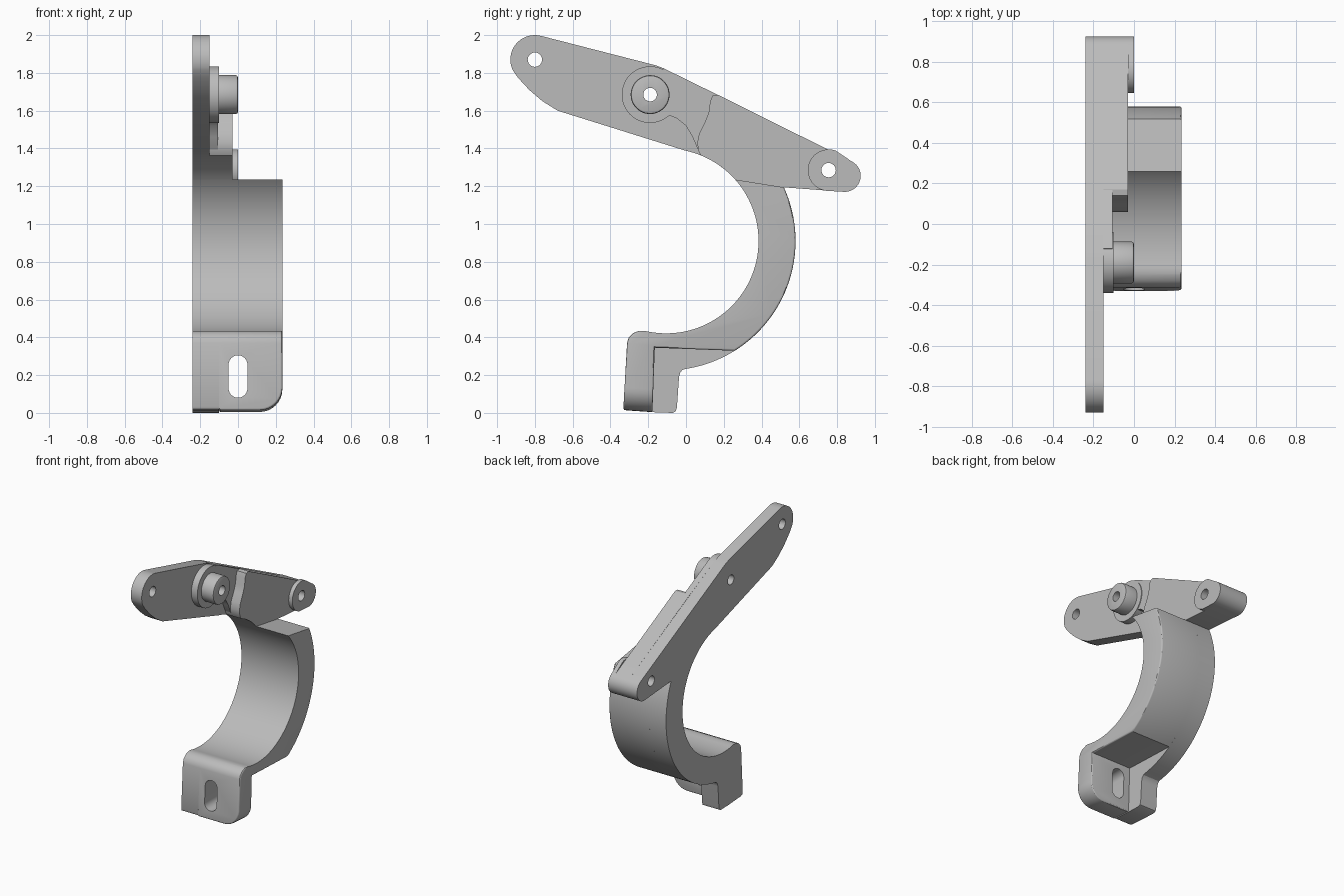
import bpy, bmesh
from math import sin, cos, radians

cube = bpy.data.objects.get("Cube")
if cube:
    bpy.data.objects.remove(cube, do_unlink=True)

grey = bpy.data.materials.new("plain grey")
grey.use_nodes = True
grey.diffuse_color = (0.5, 0.5, 0.5, 1)
grey.node_tree.nodes["Principled BSDF"].inputs["Base Color"].default_value = (0.5, 0.5, 0.5, 1)

CENTRE, INNER, OUTER = (-0.105, 0.91), 0.489, 0.685
LEFT, RIGHT = -0.24, 0.235


def arc(c, r, a, b, n=24):
    """Points on an arc from angle a to b in degrees."""
    steps = [radians(a + (b - a) * i / n) for i in range(n + 1)]
    return [(c[0] + r * cos(t), c[1] + r * sin(t)) for t in steps]


def circle(c, r, n=40):
    return arc(c, r, 0, 360, n)[:-1]


def prism(name, outline, lo, hi, along_y=False, rounding=None):
    """Extrude a (y, z) outline along x, or an (x, z) outline along y."""
    bm = bmesh.new()

    def place(p, d):
        return (p[0], d, p[1]) if along_y else (d, p[0], p[1])

    ends = [[bm.verts.new(place(p, d)) for p in outline] for d in (lo, hi)]
    for ring in ends:
        bm.faces.new(ring)
    n = len(outline)
    for i in range(n):
        j = (i + 1) % n
        bm.faces.new((ends[0][i], ends[0][j], ends[1][j], ends[1][i]))
    bmesh.ops.recalc_face_normals(bm, faces=bm.faces)
    if rounding:
        rounding(bm)
    mesh = bpy.data.meshes.new(name)
    bm.to_mesh(mesh)
    bm.free()
    mesh.materials.append(grey)
    ob = bpy.data.objects.new(name, mesh)
    bpy.context.collection.objects.link(ob)
    return ob


def bevel(bm, edges, size, segments):
    bmesh.ops.bevel(bm, geom=edges, offset=size, segments=segments,
                    profile=0.5, affect='EDGES', clamp_overlap=True)


def round_clamp(bm):
    """Big radius on the foot corner, then a fillet on the outer rim."""
    corner = [e for e in bm.edges
              if all(v.co.x > RIGHT - 0.001 and v.co.z < 0.03 for v in e.verts)]
    bevel(bm, corner, 0.12, 8)

    def wanted(e):
        if len(e.link_faces) != 2 or e.calc_face_angle(0) < radians(40):
            return False
        a, b = (v.co for v in e.verts)
        mid = (a + b) / 2
        from_centre = ((mid.y - CENTRE[0]) ** 2 + (mid.z - CENTRE[1]) ** 2) ** 0.5
        bore = from_centre < INNER + 0.01
        top_end = mid.z > 1.19 and abs(a.y - b.y) > 0.1
        rim = min(a.x, b.x) > 0.1
        return not bore and not top_end and (rim or max(a.z, b.z) < 0.04)

    bevel(bm, [e for e in bm.edges if wanted(e)], 0.025, 3)


def round_hub(bm):
    top = max(v.co.x for v in bm.verts)
    bevel(bm, [e for e in bm.edges if all(v.co.x > top - 0.001 for v in e.verts)], 0.012, 2)


# Clamp: curved band running down into the slotted foot
bore = arc(CENTRE, INNER, 41.7, -103.6, 48)
foot_front = [(-0.25, 0.434), (-0.28, 0.422), (-0.303, 0.4), (-0.312, 0.37)]
band = prism("clamp_band",
             bore + foot_front + [(-0.332, 0.015), (-0.178, 0.004), (-0.165, 0.345)]
             + arc(CENTRE, OUTER, -58, 24.5, 36),
             -0.1, RIGHT, rounding=round_clamp)
web = prism("clamp_side_web",
            bore + foot_front
            + [(-0.331, 0.035), (-0.325, 0.02), (-0.31, 0.013), (-0.16, 0.003),
               (-0.07, 0), (-0.055, 0.008), (-0.048, 0.03), (-0.037, 0.19),
               (-0.03, 0.215), (-0.018, 0.228)]
            + arc(CENTRE, OUTER, -81, 24.5, 44),
            LEFT, -0.1)

# Arm: thin plate with stepped thicker pads
end_tip = arc((0.84, 1.255), 0.085, -90, 64, 16)
bore_top = arc(CENTRE, INNER, 78, 41.7, 14)
arm_under = [(0.518, 1.194)]
plate = prism("arm_plate",
              bore_top + arm_under + end_tip + [(-0.12, 1.825), (-0.16, 1.84)]
              + arc((-0.8, 1.87), 0.13, 75, 205, 16)
              + [(-0.89, 1.775), (-0.83, 1.71), (-0.76, 1.65), (-0.68, 1.6)],
              LEFT, -0.15)
mid_pad = prism("arm_middle_pad",
                [(-0.19, 1.685), (-0.1, 1.58), (-0.05, 1.56), (0, 1.52), (0.035, 1.46),
                 (0.06, 1.4), (0.09, 1.365), (0.2, 1.4), (0.2, 1.668), (-0.12, 1.825)],
                -0.15, -0.105)
thick_pad = prism("arm_thick_pad",
                  arc(CENTRE, INNER, 68, 41.7, 12) + arm_under + end_tip
                  + [(0.17, 1.684), (0.14, 1.68), (0.128, 1.65), (0.12, 1.59),
                     (0.1, 1.54), (0.07, 1.48), (0.06, 1.43), (0.065, 1.39)],
                  -0.15, -0.03)
end_pad = prism("arm_end_pad", arc((0.755, 1.285), 0.11, 70, 262, 24) + end_tip, -0.03, 0)

# Pivot: flange and hub
PIVOT = (-0.19, 1.685)
flange = prism("pivot_flange", circle(PIVOT, 0.15, 48), -0.15, -0.1)
hub = prism("pivot_hub", circle(PIVOT, 0.103, 48), -0.1, 0, rounding=round_hub)


def drill(cutter, *parts):
    """Cut one hole through the given parts, then discard the cutter."""
    cutter.hide_render = True
    for ob in parts:
        mod = ob.modifiers.new("hole", 'BOOLEAN')
        mod.operation, mod.solver, mod.object = 'DIFFERENCE', 'EXACT', cutter
        bpy.context.view_layer.objects.active = ob
        bpy.ops.object.modifier_apply(modifier=mod.name)
    bpy.data.objects.remove(cutter, do_unlink=True)


# Bolt holes and the foot slot
drill(prism("pivot_cutter", circle(PIVOT, 0.036, 24), -0.5, 0.5), plate, mid_pad, flange, hub)
drill(prism("tip_cutter", circle((-0.8, 1.87), 0.038, 24), -0.5, 0.5), plate)
drill(prism("end_cutter", circle((0.755, 1.285), 0.038, 24), -0.5, 0.5),
      plate, thick_pad, end_pad)
slot = arc((0, 0.255), 0.05, 0, 180, 12) + arc((0, 0.13), 0.05, 180, 360, 12)
drill(prism("slot_cutter", slot, -0.5, 0, along_y=True), band)

# Smooth curved faces, keep corners sharp
bpy.ops.object.select_all(action='DESELECT')
for ob in (band, web, plate, mid_pad, thick_pad, end_pad, flange, hub):
    ob.select_set(True)
    bpy.context.view_layer.objects.active = ob
bpy.ops.object.shade_smooth_by_angle(angle=radians(30))
